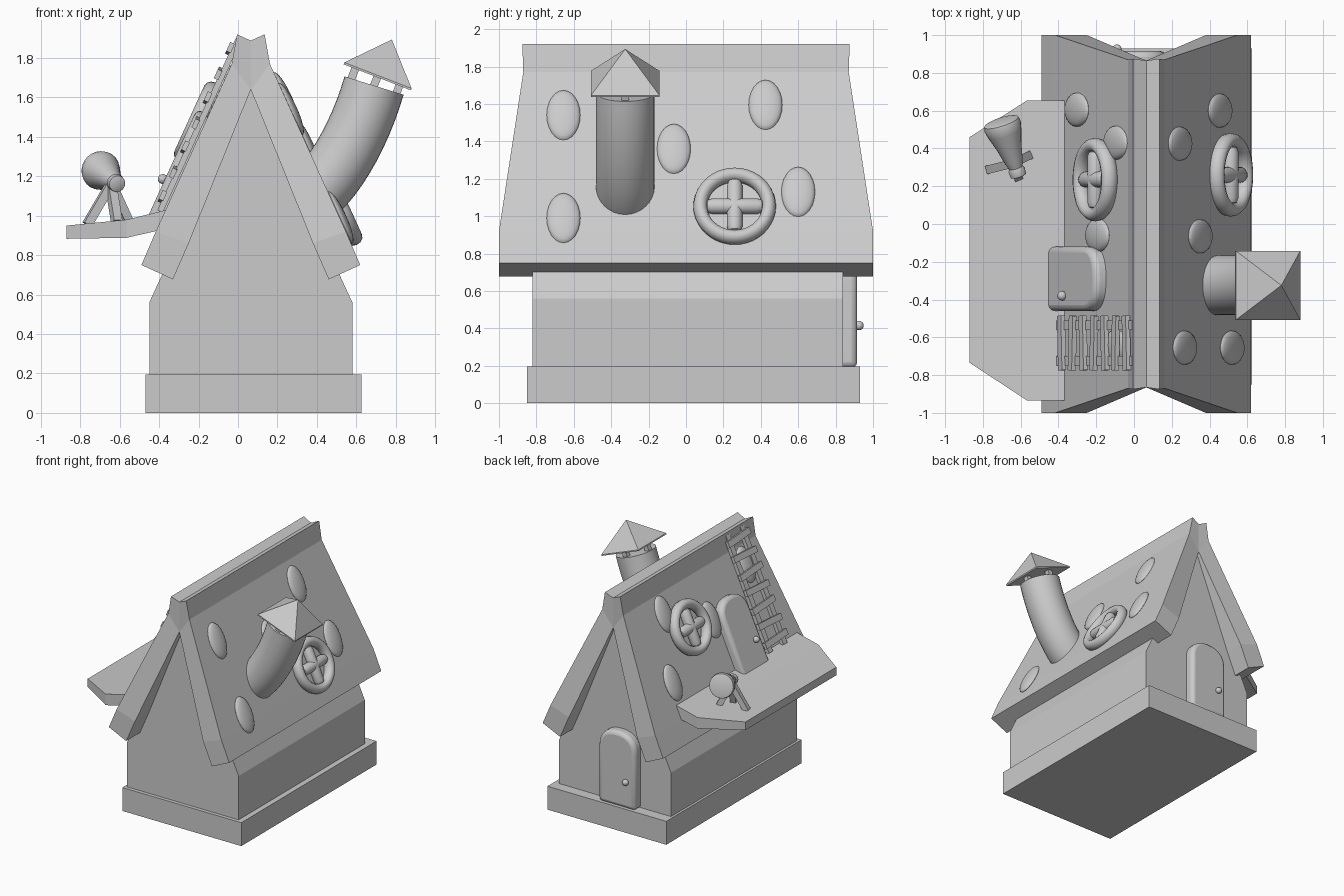
import bpy, bmesh, math
from mathutils import Vector, Matrix

if "Cube" in bpy.data.objects:
    bpy.data.objects.remove(bpy.data.objects["Cube"])

CX = 0.065                      # house ridge line
T, N = (0.415, 0.91), (0.91, 0.415)


def finish(name, bm, mat=None, smooth=False, bevel=0.0, segs=3):
    bmesh.ops.recalc_face_normals(bm, faces=bm.faces)
    me = bpy.data.meshes.new(name)
    bm.to_mesh(me)
    bm.free()
    ob = bpy.data.objects.new(name, me)
    bpy.context.collection.objects.link(ob)
    if mat:
        ob.matrix_world = mat
    if bevel:
        m = ob.modifiers.new("bevel", 'BEVEL')
        m.width, m.segments = bevel, segs
        m.limit_method, m.angle_limit = 'ANGLE', math.radians(40)
    if smooth:
        bpy.ops.object.select_all(action='DESELECT')
        bpy.context.view_layer.objects.active = ob
        ob.select_set(True)
        bpy.ops.object.shade_smooth_by_angle(angle=math.radians(40))
    return ob


def prism(name, pts_a, pts_b, **kw):
    """Closed solid between two matching outlines."""
    bm = bmesh.new()
    a = [bm.verts.new(p) for p in pts_a]
    b = [bm.verts.new(p) for p in pts_b]
    n = len(a)
    bm.faces.new(a)
    bm.faces.new(b[::-1])
    for i in range(n):
        bm.faces.new((a[i], b[i], b[(i + 1) % n], a[(i + 1) % n]))
    return finish(name, bm, **kw)


def box(name, size, mat, **kw):
    bm = bmesh.new()
    bmesh.ops.create_cube(bm, size=1, matrix=Matrix.Diagonal((*size, 1)))
    return finish(name, bm, mat, **kw)


def ball(name, radii, mat):
    bm = bmesh.new()
    bmesh.ops.create_uvsphere(bm, u_segments=24, v_segments=12, radius=1,
                              matrix=Matrix.Diagonal((*radii, 1)))
    return finish(name, bm, mat, smooth=True)


def loft(name, centres, radii, seg=32, mat=None):
    """Round tube along a path."""
    bm = bmesh.new()
    cs = [Vector(c) for c in centres]
    rings = []
    for i, (c, r) in enumerate(zip(cs, radii)):
        t = cs[min(i + 1, len(cs) - 1)] - cs[max(i - 1, 0)]
        q = t.to_track_quat('Z', 'Y')
        rings.append([bm.verts.new(c + q @ Vector((r * math.cos(2 * math.pi * k / seg),
                      r * math.sin(2 * math.pi * k / seg), 0))) for k in range(seg)])
    for a, b in zip(rings, rings[1:]):
        for k in range(seg):
            bm.faces.new((a[k], a[(k + 1) % seg], b[(k + 1) % seg], b[k]))
    bm.faces.new(rings[0][::-1])
    bm.faces.new(rings[-1])
    return finish(name, bm, mat, smooth=True)


def frame(x, y, z, pos):
    return Matrix((x, y, z)).transposed().to_4x4().copy() if pos is None else \
        Matrix.Translation(pos) @ Matrix((x, y, z)).transposed().to_4x4()


def on_roof(side, y, z, off=0.0):
    """Frame on a roof slope: local X sideways, Y up the slope, Z outward."""
    d = 0.097 + (1.77 - z) / 2.19
    n = Vector((side * N[0], 0, N[1]))
    up = Vector((-side * T[0], 0, T[1]))
    return frame(up.cross(n), up, n, Vector((CX + side * d, y, z)) + n * off)


# plinth and walls
box("plinth", (1.095, 1.78, 0.195), Matrix.Translation((0.078, 0.04, 0.0975)))
wall = [(-0.45, 0.19), (0.58, 0.19), (0.58, 0.56), (CX, 1.68), (-0.45, 0.56)]
prism("walls", [(x, -0.82, z) for x, z in wall], [(x, 0.84, z) for x, z in wall])

# roof: half outlines (offset from ridge, y overhang, z), mirrored to both slopes
outer = [(0.555, 1.0, 0.75), (0.482, 1.0, 0.92), (0.097, 0.87, 1.77), (0.07, 0.875, 1.92)]
inner = [(0.0, 0.865, 1.888), (0.0, 0.865, 1.64), (0.315, 1.0, 0.86), (0.395, 1.0, 0.677)]
bm = bmesh.new()
for s in (-1, 1):
    ends = [[bm.verts.new((CX + s * d, e * y, z)) for d, y, z in outer + inner] for e in (-1, 1)]
    for v in ends:
        for q in ((0, 1, 6, 7), (1, 2, 5, 6), (2, 3, 4, 5)):
            bm.faces.new([v[i] for i in q])
    for i in (0, 1, 2, 3, 5, 6, 7):
        j = (i + 1) % 8
        bm.faces.new((ends[0][i], ends[0][j], ends[1][j], ends[1][i]))
bmesh.ops.remove_doubles(bm, verts=bm.verts, dist=0.0005)
finish("roof", bm)


# arched doors with knobs
def door(name, mat):
    w, h, arch = 0.17, 0.62, 0.16
    pts = [(-w, 0), (w, 0)]
    for k in range(17):
        a = math.pi * k / 16
        c, s = math.cos(a), math.sin(a)
        pts.append((w * math.copysign(abs(c) ** 0.85, c), h - arch + arch * s ** 0.85))
    prism(name, [(x, y, -0.04) for x, y in pts], [(x, y, 0.075) for x, y in pts],
          mat=mat, smooth=True, bevel=0.03)
    ball(name + "_knob", (0.025,) * 3, mat @ Matrix.Translation((0.09, 0.225, 0.085)))


door("back_door", frame(Vector((-1, 0, 0)), Vector((0, 0, 1)), Vector((0, 1, 0)), Vector((0, 0.84, 0.19))))
door("balcony_door", on_roof(-1, -0.29, 0.95, -0.01))


# round windows with crossed bars
def window(name, mat):
    bm = bmesh.new()
    R, r, A, B = 0.183, 0.038, 40, 12
    v = [[bm.verts.new(((R + r * math.cos(b * math.tau / B)) * math.cos(a * math.tau / A),
                        (R + r * math.cos(b * math.tau / B)) * math.sin(a * math.tau / A),
                        1.2 * r * math.sin(b * math.tau / B))) for b in range(B)] for a in range(A)]
    for a in range(A):
        for b in range(B):
            bm.faces.new((v[a][b], v[(a + 1) % A][b], v[(a + 1) % A][(b + 1) % B], v[a][(b + 1) % B]))
    finish(name + "_ring", bm, mat, smooth=True)
    ends = [-0.155, -0.145, -0.12, 0.12, 0.145, 0.155]
    rad = [0.015, 0.033, 0.042, 0.042, 0.033, 0.015]
    loft(name + "_bar_across", [(t, 0, 0) for t in ends], rad, 16, mat)
    loft(name + "_bar_up", [(0, t, 0) for t in ends], rad, 16, mat)


window("right_window", on_roof(1, 0.26, 1.045, 0.02))
window("left_window", on_roof(-1, 0.235, 1.46, 0.035))

# oval spots on both slopes
spots = [(1, -0.655, 1.54), (1, -0.655, 0.99), (1, -0.065, 1.36), (1, 0.425, 1.595), (1, 0.6, 1.13),
         (-1, 0.605, 1.18), (-1, 0.43, 1.63), (-1, -0.06, 1.42), (-1, -0.65, 1.63)]
for i, (s, y, z) in enumerate(spots):
    ball(f"roof_spot_{i}", (0.09, 0.146, 0.032), on_roof(s, y, z))

# bent chimney
p = [Vector(c) for c in ((0.33, -0.325, 1.07), (0.47, -0.325, 1.15), (0.615, -0.325, 1.40), (0.69, -0.325, 1.66))]
path = []
for i in range(13):
    t = i / 12
    path.append(p[0] * (1 - t) ** 3 + p[1] * 3 * t * (1 - t) ** 2 + p[2] * 3 * t * t * (1 - t) + p[3] * t ** 3)
loft("chimney", path, [0.157] * 13)

# chimney posts and pyramid cap
ax = Vector((0.36, 0, 0.933))
top = frame(Vector((0.933, 0, -0.36)), Vector((0, 1, 0)), ax, p[3])
for i in range(4):
    a = i * math.pi / 2
    box(f"chimney_post_{i}", (0.04, 0.04, 0.09), top @ Matrix.Translation((0.12 * math.cos(a), 0.12 * math.sin(a), 0.025)))
bm = bmesh.new()
h = 0.183
lo, up = [[bm.verts.new((x * h, y * h, z)) for x, y in ((-1, -1), (1, -1), (1, 1), (-1, 1))] for z in (0.045, 0.055)]
tip = bm.verts.new((0, 0, 0.25))
bm.faces.new(lo)
for i in range(4):
    j = (i + 1) % 4
    bm.faces.new((lo[i], lo[j], up[j], up[i]))
    bm.faces.new((up[i], up[j], tip))
finish("chimney_cap", bm, top)

# balcony: strips of a bent slab (x, y front, y back, z top, z bottom)
bm = bmesh.new()
cols = []
for x, y0, y1, zt, zb in ((-0.36, -0.935, 0.655, 1.03, 0.935), (-0.565, -0.935, 0.655, 0.98, 0.888),
                          (-0.87, -0.735, 0.46, 0.95, 0.883)):
    cols.append([bm.verts.new(c) for c in ((x, y0, zt), (x, y1, zt), (x, y1, zb), (x, y0, zb))])
for a, b in zip(cols, cols[1:]):
    for i in range(4):
        j = (i + 1) % 4
        bm.faces.new((a[i], a[j], b[j], b[i]))
bm.faces.new(cols[0])
bm.faces.new(cols[-1])
finish("balcony", bm)

# ladder leaning on the roof
for i, y in enumerate((-0.535, -0.725)):
    box(f"ladder_rail_{i}", (0.05, 0.96, 0.03), on_roof(-1, y, 1.45, 0.02))
for i in range(7):
    m = on_roof(-1, -0.63, 1.08 + 0.125 * i, 0.04)
    box(f"ladder_rung_{i}", (0.29, 0.05, 0.025), m @ Matrix.Rotation(0.05 * (-1) ** i, 4, 'Z'))

# telescope: flared tube
a, b = Vector((-0.61, 0.25, 1.16)), Vector((-0.703, 0.54, 1.235))
prof = [(0, 0.025), (0.02, 0.042), (0.12, 0.045), (0.17, 0.038), (0.3, 0.05), (0.55, 0.068),
        (0.8, 0.092), (0.92, 0.1), (1.0, 0.095), (1.02, 0.075)]
loft("telescope", [a.lerp(b, t) for t, r in prof], [r for t, r in prof], 24)

# tripod legs
head = Vector((-0.645, 0.32, 1.16))
for i, foot in enumerate(((-0.765, 0.29, 0.955), (-0.56, 0.36, 0.975), (-0.615, 0.25, 0.97))):
    d = Vector(foot) - head
    box(f"tripod_leg_{i}", (0.045, 0.045, d.length),
        Matrix.Translation(head + d / 2) @ d.to_track_quat('Z', 'Y').to_matrix().to_4x4())
